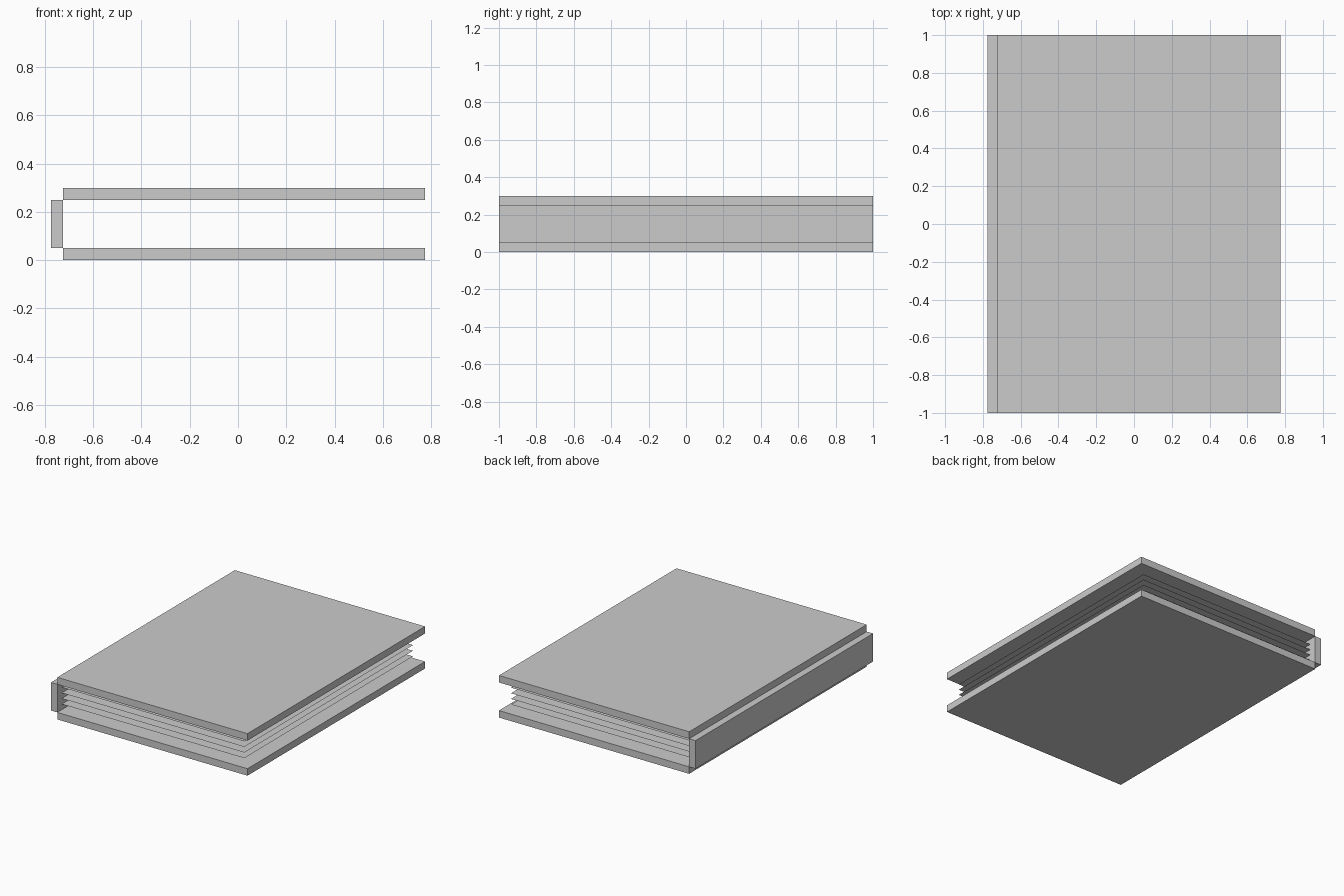
import bpy

if "Cube" in bpy.data.objects:
    bpy.data.objects.remove(bpy.data.objects["Cube"])


def box(name, lo, hi):
    size = [b - a for a, b in zip(lo, hi)]
    mid = [(a + b) / 2 for a, b in zip(lo, hi)]
    bpy.ops.mesh.primitive_cube_add(size=1, location=mid)
    ob = bpy.context.object
    ob.name = name
    ob.scale = size
    bpy.ops.object.transform_apply(location=False, rotation=False, scale=True)


# Hard covers and spine
box("bottom_cover", (-0.725, -1, 0), (0.775, 1, 0.05))
box("top_cover", (-0.725, -1, 0.25), (0.775, 1, 0.30))
box("spine", (-0.775, -1, 0.05), (-0.725, 1, 0.25))

# Loose single-sheet pages, inset from the cover edges
PAGES = 4
X0, X1, Y = -0.725, 0.715, 0.95
for i in range(PAGES):
    z = 0.05 + 0.2 * (i + 1) / (PAGES + 1)
    bpy.ops.mesh.primitive_plane_add(size=1, location=((X0 + X1) / 2, 0, z))
    page = bpy.context.object
    page.name = f"page_{i + 1}"
    page.scale = (X1 - X0, 2 * Y, 1)
    bpy.ops.object.transform_apply(location=False, rotation=False, scale=True)
